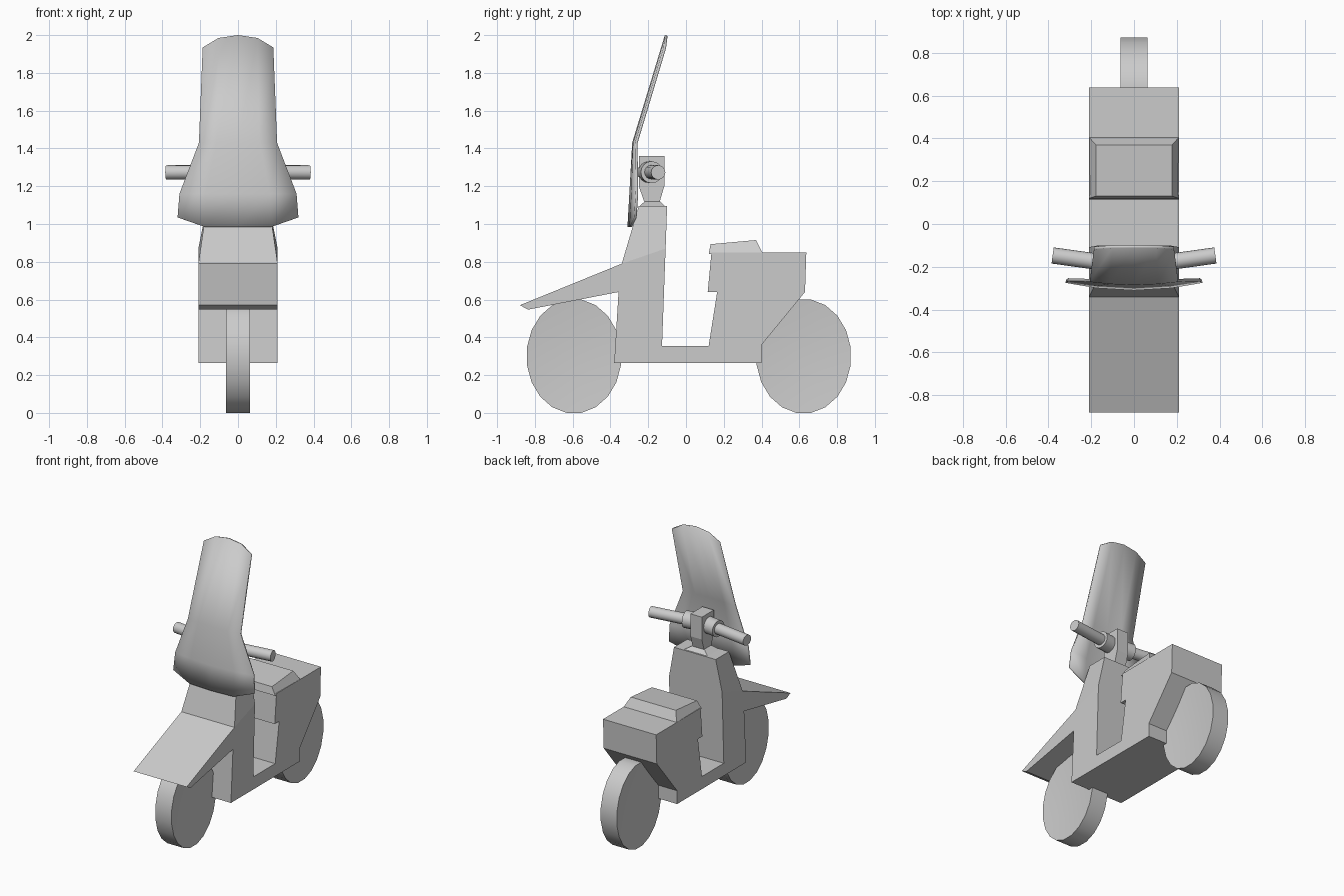
import bpy, bmesh
from math import sin, cos, pi
from mathutils import Vector

if "Cube" in bpy.data.objects:
    bpy.data.objects.remove(bpy.data.objects["Cube"])


def finish(name, bm, smooth=False):
    bmesh.ops.recalc_face_normals(bm, faces=bm.faces)
    me = bpy.data.meshes.new(name)
    bm.to_mesh(me)
    bm.free()
    ob = bpy.data.objects.new(name, me)
    bpy.context.collection.objects.link(ob)
    if smooth:
        bpy.ops.object.select_all(action='DESELECT')
        ob.select_set(True)
        bpy.context.view_layer.objects.active = ob
        bpy.ops.object.shade_smooth_by_angle(angle=0.6)
    return ob


def prism(name, points):
    """Symmetric solid from a side profile of (y, z, half width)."""
    bm = bmesh.new()
    left = [bm.verts.new((-w, y, z)) for y, z, w in points]
    right = [bm.verts.new((w, y, z)) for y, z, w in points]
    n = len(points)
    bm.faces.new(left)
    bm.faces.new(right[::-1])
    for i in range(n):
        j = (i + 1) % n
        bm.faces.new((left[i], right[i], right[j], left[j]))
    return finish(name, bm)


def rod(name, a, b, r, sides=16):
    a, b = Vector(a), Vector(b)
    bm = bmesh.new()
    bmesh.ops.create_cone(bm, cap_ends=True, segments=sides,
                          radius1=r, radius2=r, depth=(b - a).length)
    rot = (b - a).to_track_quat('Z', 'Y').to_matrix()
    for v in bm.verts:
        v.co = rot @ v.co + (a + b) / 2
    return finish(name, bm, True)


# Main body: front fender, leg shield, floor and rear box
W = 0.21
body = [(-0.38, 0.265), (0.40, 0.265), (0.40, 0.36), (0.63, 0.64), (0.637, 0.85),
        (0.40, 0.85), (0.135, 0.85), (0.115, 0.64), (0.165, 0.64), (0.12, 0.355),
        (-0.127, 0.355), (-0.108, 0.87), (-0.34, 0.79), (-0.88, 0.57),
        (-0.835, 0.547), (-0.357, 0.64)]
prism("body", [(y, z, W) for y, z in body])

# Tapered steering column and its cap
prism("steering_column", [(-0.34, 0.79, W), (-0.108, 0.87, W),
                          (-0.10, 1.095, 0.165), (-0.25, 1.095, 0.165)])
bm = bmesh.new()
bmesh.ops.create_cube(bm, size=1)
for v in bm.verts:
    top = v.co.z > 0
    v.co = (v.co.x * (0.10 if top else 0.20), -0.178 + v.co.y * (0.08 if top else 0.145),
            1.12 if top else 1.09)
finish("column_cap", bm)

# Raised seat with narrowed top
prism("seat", [(0.12, 0.84, W), (0.405, 0.848, W), (0.37, 0.915, 0.178), (0.13, 0.893, 0.178)])

# Handlebar head, collars and grips
prism("handlebar_head", [(-0.22, 1.115, 0.045), (-0.14, 1.115, 0.045), (-0.115, 1.20, 0.045),
                         (-0.115, 1.36, 0.045), (-0.25, 1.36, 0.045), (-0.25, 1.20, 0.045)])
for side, s in (("left", -1), ("right", 1)):
    start, end = Vector((0, -0.20, 1.275)), Vector((s * 0.38, -0.147, 1.273))
    rod(side + "_collar", start, start.lerp(end, 0.34), 0.058)
    rod(side + "_grip", start, end, 0.038)

# Wheels: slightly tall oval discs with dished sides
for name, cy in (("front_wheel", -0.593), ("rear_wheel", 0.623)):
    bm = bmesh.new()
    loops = []
    for x, k in ((-0.052, 0.5), (-0.064, 1), (0.064, 1), (0.052, 0.5)):
        loops.append([bm.verts.new((x, cy + 0.252 * k * cos(2 * pi * (i + 0.5) / 20),
                                    0.30 + 0.3036 * k * sin(2 * pi * (i + 0.5) / 20)))
                      for i in range(20)])
    for a, b in zip(loops, loops[1:]):
        for i in range(20):
            j = (i + 1) % 20
            bm.faces.new((a[i], a[j], b[j], b[i]))
    bm.faces.new(loops[0])
    bm.faces.new(loops[-1])
    finish(name, bm, True)

# Windshield: bowed sheet, rows of (half width, y, middle z, inner z, edge z)
rows = [(0.32, -0.31, 0.985, 0.985, 1.035), (0.31, -0.30, 1.16, 1.16, 1.16),
        (0.207, -0.285, 1.43, 1.43, 1.43), (0.187, -0.112, 2.0, 1.985, 1.935)]
bm = bmesh.new()
grid = []
for w, y, zm, zi, ze in rows:
    row = []
    for f, z in ((-1, ze), (-0.55, zi), (0, zm), (0.55, zi), (1, ze)):
        lean = 0.29 * (z - zm) if zm > 1.5 else 0
        row.append(bm.verts.new((f * w, y + lean + 0.035 * (f * w / 0.32) ** 2, z)))
    grid.append(row)
for a, b in zip(grid, grid[1:]):
    for i in range(4):
        bm.faces.new((a[i], a[i + 1], b[i + 1], b[i]))
shield = finish("windshield", bm, True)
mod = shield.modifiers.new("thickness", 'SOLIDIFY')
mod.thickness = 0.014
mod.offset = -1 if shield.data.polygons[0].normal.y < 0 else 1
